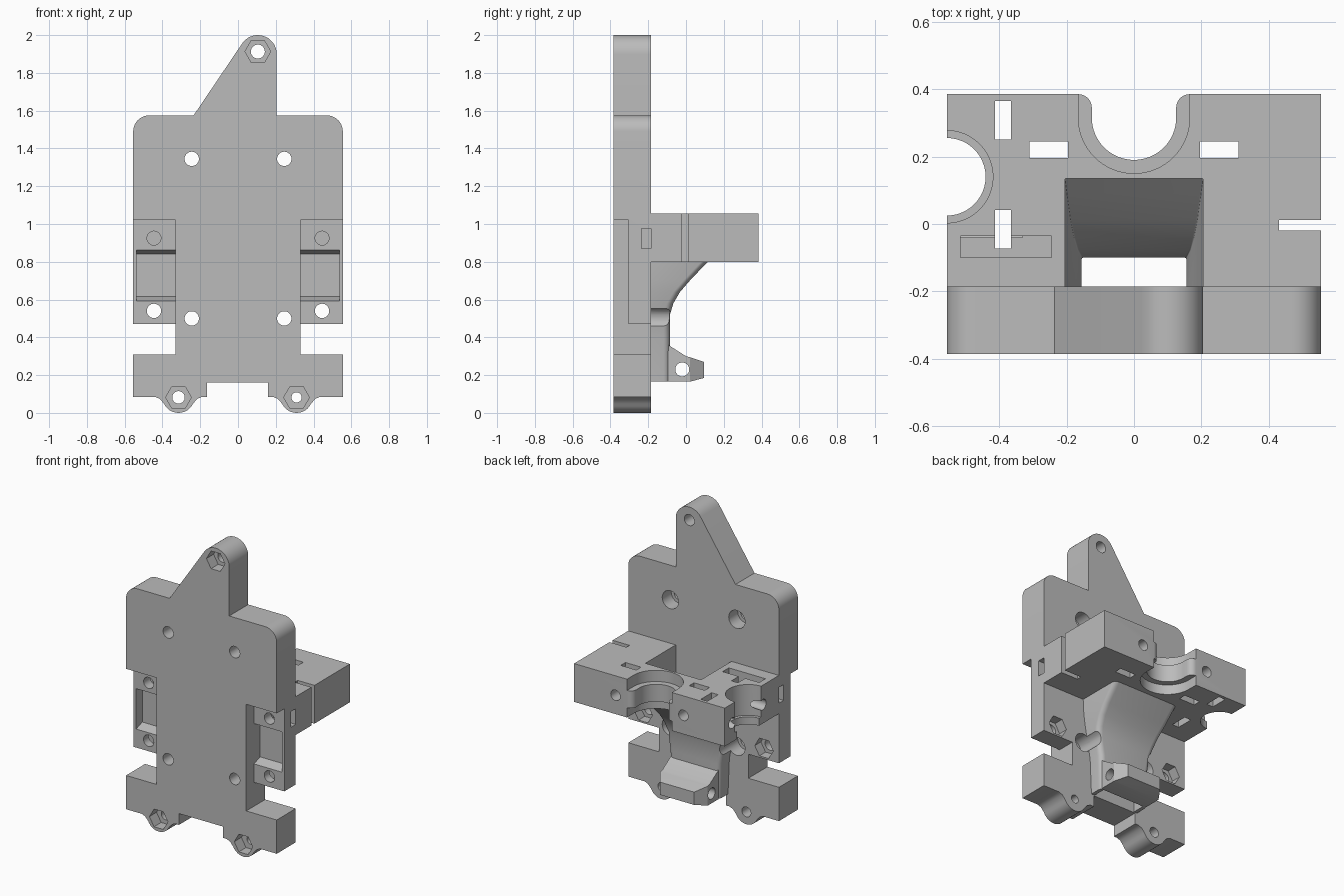
import bpy, bmesh
from math import cos, sin, pi, radians
from mathutils import Vector

if "Cube" in bpy.data.objects:
    bpy.data.objects.remove(bpy.data.objects["Cube"], do_unlink=True)

grey = bpy.data.materials.new("plain grey")
grey.use_nodes = True
grey.diffuse_color = (0.5, 0.5, 0.5, 1)
for node in grey.node_tree.nodes:
    if node.type == 'BSDF_PRINCIPLED':
        node.inputs["Base Color"].default_value = grey.diffuse_color


def skin(name, rings):
    """Closed solid through a list of equal-length rings of points."""
    bm = bmesh.new()
    loops = [[bm.verts.new(p) for p in ring] for ring in rings]
    n = len(loops[0])
    for a, b in zip(loops, loops[1:]):
        for i in range(n):
            j = (i + 1) % n
            bm.faces.new((a[i], a[j], b[j], b[i]))
    bm.faces.new(loops[0])
    bm.faces.new(loops[-1])
    bmesh.ops.recalc_face_normals(bm, faces=bm.faces)
    mesh = bpy.data.meshes.new(name)
    bm.to_mesh(mesh)
    bm.free()
    mesh.materials.append(grey)
    ob = bpy.data.objects.new(name, mesh)
    bpy.context.scene.collection.objects.link(ob)
    return ob


def prism(axis, pts, a, b, name="cutter"):
    """Extrude a 2D outline along an axis from a to b."""
    place = {'x': lambda p, t: (t, p[0], p[1]),
             'y': lambda p, t: (p[0], t, p[1]),
             'z': lambda p, t: (p[0], p[1], t)}[axis]
    return skin(name, [[place(p, t) for p in pts] for t in (a, b)])


def arc(cx, cy, r, a0, a1, n=12):
    return [(cx + r * cos(radians(a0 + (a1 - a0) * i / n)),
             cy + r * sin(radians(a0 + (a1 - a0) * i / n))) for i in range(n + 1)]


def disc(cx, cy, r, n=32):
    return arc(cx, cy, r, 0, 360, n)[:-1]


def rect(x0, x1, y0, y1):
    return [(x0, y0), (x1, y0), (x1, y1), (x0, y1)]


def carve(ob, cutters):
    """Subtract the cutters and bake the result."""
    for c in cutters:
        m = ob.modifiers.new("cut", 'BOOLEAN')
        m.operation, m.solver, m.object = 'DIFFERENCE', 'EXACT', c
    bpy.context.view_layer.update()
    dg = bpy.context.evaluated_depsgraph_get()
    baked = bpy.data.meshes.new_from_object(ob.evaluated_get(dg))
    ob.modifiers.clear()
    ob.data = baked
    for c in cutters:
        bpy.data.objects.remove(c, do_unlink=True)


def duct_solid(name, sections, corner, front):
    """Loft of rounded plan sections given as (height, half width, back)."""
    rings = []
    for z, w, back in sections:
        plan = [(-w, front), (w, front)]
        plan += arc(w - corner, back - corner, corner, 0, 90, 6)
        plan += arc(corner - w, back - corner, corner, 90, 180, 6)
        rings.append([(x, y, z) for x, y in plan])
    return skin(name, rings)


FRONT, BACK, RECESS = -0.385, -0.185, -0.305
SIDES = (-1, 1)


def lobe(cx):
    return [(cx - 0.125, 0.085), (cx - 0.1, 0.075)] + arc(cx, 0.085, 0.085, 205, 335) \
        + [(cx + 0.1, 0.075), (cx + 0.125, 0.085)]


# Back plate with pointed ear, rounded shoulders and lower lobes
outline = [(-0.555, 0.085)] + lobe(-0.315) + [(-0.165, 0.085), (-0.165, 0.16), (0.16, 0.16), (0.16, 0.085)]
outline += lobe(0.31) + [(0.555, 0.085), (0.555, 0.31), (0.33, 0.31), (0.33, 0.47), (0.555, 0.47)]
outline += arc(0.47, 1.49, 0.085, 0, 90, 10) + [(0.205, 1.575)]
outline += arc(0.105, 1.9, 0.1, 0, 146, 18) + [(-0.235, 1.575)]
outline += arc(-0.47, 1.49, 0.085, 90, 180, 10)
outline += [(-0.555, 0.47), (-0.33, 0.47), (-0.33, 0.31), (-0.555, 0.31)]
plate = prism('y', outline, FRONT, BACK, "mounting_plate")

cuts = []
for s in SIDES:
    # side recess, clip pocket, nut slot
    cuts.append(prism('y', rect(s * 0.33, s * 0.6, 0.46, 1.02), -0.45, RECESS))
    pocket = [(-0.32, 0.588), (-0.24, 0.615), (-0.24, 0.84), (-0.32, 0.867)]
    cuts.append(prism('x', pocket, s * 0.331, s * 0.537))
    cuts.append(prism('x', rect(-0.235, -0.18, 0.87, 0.975), s * 0.39, s * 0.6))
    # screw holes with counterbores or nut traps behind
    cuts.append(prism('y', disc(s * 0.445, 0.925, 0.037), -0.4, -0.15))
    cuts.append(prism('y', disc(s * 0.445, 0.54, 0.038), -0.4, -0.1))
    cuts.append(prism('y', disc(s * 0.445, 0.54, 0.068, 6), -0.25, -0.1))
    for z in (0.5, 1.345):
        cuts.append(prism('y', disc(s * 0.245, z, 0.038), -0.45, -0.1))
        cuts.append(prism('y', disc(s * 0.245, z, 0.06), -0.28, -0.1))
# three outer bolts with hexagonal pockets in front
for x, z, r in ((0.105, 1.913, 0.037), (-0.315, 0.082, 0.033), (0.31, 0.082, 0.027)):
    cuts.append(prism('y', disc(x, z, r), -0.45, -0.1))
    cuts.append(prism('y', disc(x, z, 0.068, 6), -0.45, -0.31))
carve(plate, cuts)

# Hollow inside of the air duct, shared by block and duct
hollow = [(1.2, 0.205, 0.135), (0.845, 0.205, 0.135), (0.72, 0.188, 0.012), (0.66, 0.178, -0.04),
          (0.61, 0.168, -0.075), (0.54, 0.155, -0.1), (0.1, 0.155, -0.1)]

# Horizontal holder block
block = prism('z', rect(-0.555, 0.555, BACK, 0.385), 0.8, 1.055, "holder_block")


def groove(r, z0, z1):
    shape = [(-r, 0.5)] + arc(0, 0.315, r, 180, 360, 32) + [(r, 0.5)]
    return prism('z', shape, z0, z1)


mouth = [(-0.165, 0.5)] + arc(-0.165, 0.345, 0.04, 90, 0, 6) + arc(0, 0.315, 0.125, 180, 360, 32)
mouth += arc(0.165, 0.345, 0.04, 180, 90, 6) + [(0.165, 0.5)]
cuts = [duct_solid("cutter", hollow, 0.004, -0.25),
        prism('z', mouth, 0.7, 1.2), groove(0.165, 0.98, 1.2), groove(0.165, 0.7, 0.865),
        prism('z', disc(-0.555, 0.14, 0.115, 48), 0.7, 1.2),
        prism('z', disc(-0.555, 0.14, 0.137, 48), 0.85, 1.2),
        prism('z', rect(0.43, 0.6, -0.02, 0.012), 0.7, 1.2),
        prism('z', rect(-0.515, -0.245, -0.1, -0.035), 0.95, 1.2)]
for s in SIDES:
    cuts.append(prism('z', rect(s * 0.31, s * 0.195, 0.195, 0.245), 0.7, 1.2))
    cuts.append(prism('y', disc(s * 0.25, 0.925, 0.035), 0.16, 0.5))
    cuts.append(prism('y', disc(s * 0.445, 0.925, 0.037), -0.25, -0.12))
for y in (-0.015, 0.307):
    cuts.append(prism('z', rect(-0.412, -0.364, y - 0.057, y + 0.057), 0.7, 1.2))
    cuts.append(prism('x', disc(y, 0.925, 0.035), -0.6, -0.33))
carve(block, cuts)

# Air duct sweeping from the block down the plate
shell = [(0.8, 0.245, 0.115), (0.7, 0.24, 0.02), (0.64, 0.232, -0.032), (0.58, 0.222, -0.067),
         (0.52, 0.21, -0.085), (0.4, 0.19, -0.085), (0.165, 0.18, -0.085)]
duct = duct_solid("air_duct", shell, 0.035, BACK)
carve(duct, [duct_solid("cutter", hollow, 0.004, -0.25)]
      + [prism('y', disc(s * 0.245, 0.5, 0.06), -0.25, 0.1) for s in SIDES])

# Hinge tab at the foot of the duct
profile = [(-0.094, 0.165), (0.02, 0.165), (0.095, 0.185), (0.095, 0.27),
           (0.02, 0.295), (0.0, 0.3), (-0.094, 0.36)]
tab = prism('x', profile, -0.175, 0.175, "hinge_tab")
cuts = [prism('x', disc(-0.02, 0.23, 0.037), -0.3, 0.3)]
for s in SIDES:
    corner = [(s * 0.176, 0.02), (s * 0.126, 0.095), (s * 0.126, 0.2), (s * 0.3, 0.2), (s * 0.3, 0.02)]
    cuts.append(prism('z', corner, 0.1, 0.4))
carve(tab, cuts)

# Smooth the curved walls, keep edges crisp
for ob in (plate, block, duct, tab):
    bpy.ops.object.select_all(action='DESELECT')
    ob.select_set(True)
    bpy.context.view_layer.objects.active = ob
    bpy.ops.object.shade_smooth_by_angle(angle=radians(30))
